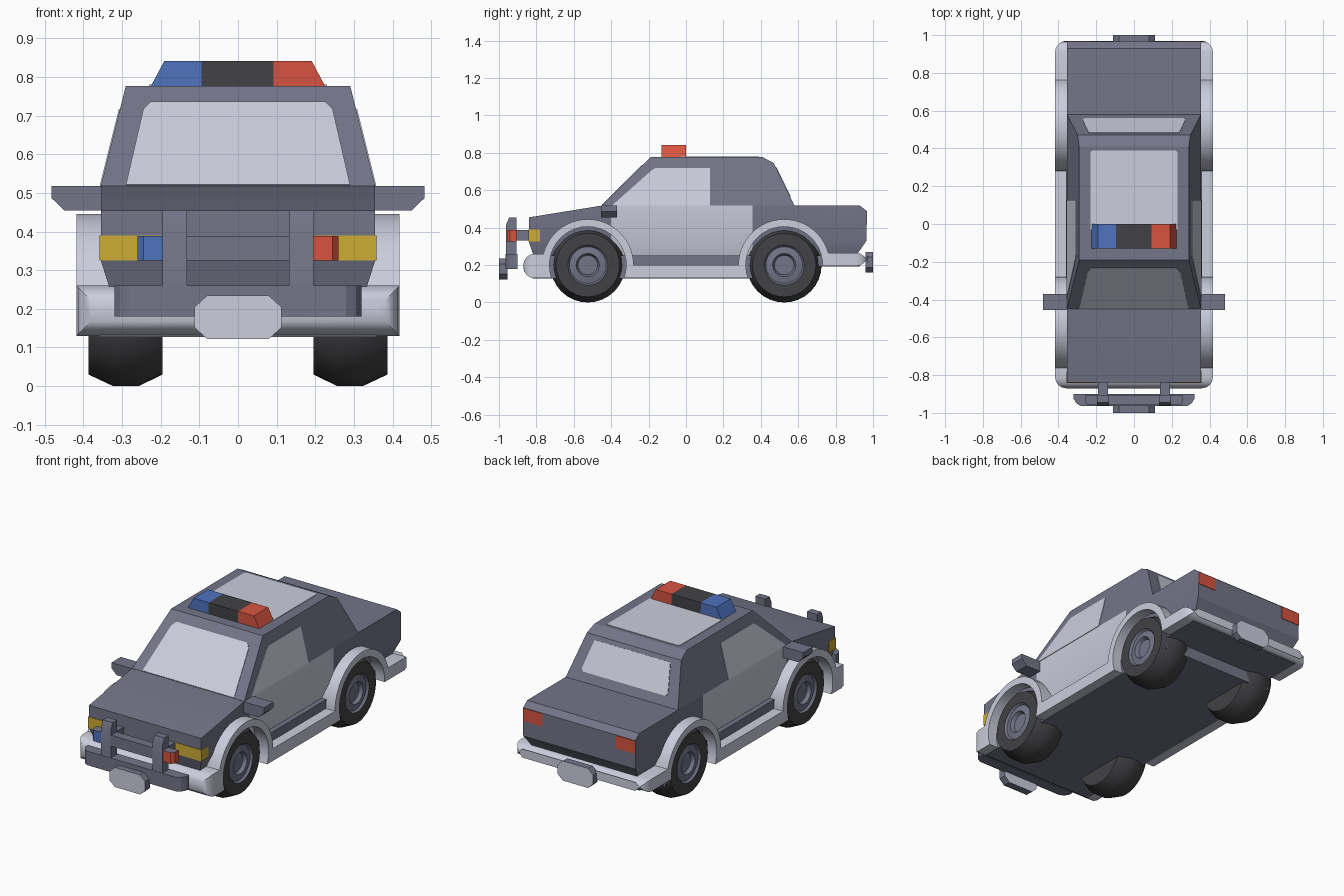
import bpy, bmesh, math
from mathutils import Vector

if "Cube" in bpy.data.objects:
    bpy.data.objects.remove(bpy.data.objects["Cube"])


def material(name, r, g, b):
    m = bpy.data.materials.new(name)
    lin = [(c / 255 / 12.92) if c < 11 else ((c / 255 + 0.055) / 1.055) ** 2.4 for c in (r, g, b)]
    m.diffuse_color = (*lin, 1)
    m.use_nodes = True
    m.node_tree.nodes["Principled BSDF"].inputs["Base Color"].default_value = m.diffuse_color
    return m


SLATE = material("slate", 115, 117, 136)
LIGHT = material("pale grey", 203, 205, 220)
BLACK = material("black", 66, 66, 69)
RED = material("red", 216, 84, 64)
BLUE = material("blue", 78, 115, 190)
YELLOW = material("yellow", 205, 172, 54)


def finish(name, bm, mats, paint=None):
    bmesh.ops.recalc_face_normals(bm, faces=bm.faces)
    bm.normal_update()
    if paint:
        for f in bm.faces:
            f.material_index = paint(f.calc_center_median(), f.normal)
    me = bpy.data.meshes.new(name)
    bm.to_mesh(me)
    bm.free()
    for m in mats:
        me.materials.append(m)
    me.shade_smooth()
    me.set_sharp_from_angle(angle=math.radians(28))
    ob = bpy.data.objects.new(name, me)
    bpy.context.collection.objects.link(ob)
    return ob


def prism(name, pts, axis, a, b, mats, cuts=(), shape=None, paint=None, round_edges=None):
    """Extrude a 2D outline along an axis from a to b."""
    place = {"x": lambda p, t: (t, p[0], p[1]),
             "y": lambda p, t: (p[0], t, p[1]),
             "z": lambda p, t: (p[0], p[1], t)}[axis]
    bm = bmesh.new()
    ends = [[bm.verts.new(place(p, t)) for p in pts] for t in (a, b)]
    bm.faces.new(ends[0])
    bm.faces.new(ends[1][::-1])
    n = len(pts)
    for i in range(n):
        j = (i + 1) % n
        bm.faces.new((ends[0][i], ends[1][i], ends[1][j], ends[0][j]))
    bmesh.ops.recalc_face_normals(bm, faces=bm.faces)
    for co, no in cuts:
        bmesh.ops.bisect_plane(bm, geom=bm.verts[:] + bm.edges[:] + bm.faces[:],
                               plane_co=co, plane_no=no)
    if shape:
        for v in bm.verts:
            shape(v)
    if round_edges:
        bmesh.ops.bevel(bm, geom=[e for e in bm.edges if round_edges(e)],
                        offset=0.06, segments=4, profile=0.5, affect='EDGES')
    return finish(name, bm, mats, paint)


def box(name, x, y, z, mat):
    return prism(name, [(x[0], y[0]), (x[1], y[0]), (x[1], y[1]), (x[0], y[1])], "z", *z, [mat])


def plate(name, pts, normal, mat):
    """Thin flat panel lying on a surface."""
    n = Vector(normal).normalized()
    bm = bmesh.new()
    lo = [bm.verts.new(Vector(p) - n * 0.004) for p in pts]
    hi = [bm.verts.new(Vector(p) + n * 0.003) for p in pts]
    bm.faces.new(lo[::-1])
    bm.faces.new(hi)
    for i in range(len(pts)):
        j = (i + 1) % len(pts)
        bm.faces.new((lo[i], lo[j], hi[j], hi[i]))
    return finish(name, bm, [mat])


def arc(cy, r, start, end, steps=24):
    angles = [math.radians(start + (end - start) * i / steps) for i in range(steps + 1)]
    return [(cy + r * math.cos(t), 0.2 + r * math.sin(t)) for t in angles]


def both(half):
    """Symmetric outline from its right half, listed bottom to top."""
    return half + [(-x, z) for x, z in reversed(half)]


WHEEL_Y = 0.525

# Skirt: bumpers, sills and wheel arches in one outline
skirt = ([(-0.87, 0.13), (-0.87, 0.26)] + arc(-WHEEL_Y, 0.245, 165.8, 0)
         + arc(WHEEL_Y, 0.245, 180, 15.4) + [(0.97, 0.265), (0.97, 0.195)]
         + arc(WHEEL_Y, 0.205, -1.4, 200) + arc(-WHEEL_Y, 0.205, -20, 200))
prism("skirt_and_bumpers", skirt, "x", -0.418, 0.418, [LIGHT],
      round_edges=lambda e: all(abs(v.co.x) > 0.41 and (v.co.y < -0.86 or v.co.y > 0.96)
                                for v in e.verts))

# Underside
box("floor", (-0.36, 0.36), (-0.82, 0.70), (0.127, 0.25), SLATE)
box("rear_floor", (-0.36, 0.36), (0.69, 0.93), (0.192, 0.25), SLATE)


# Lower body with pale doors
def tuck(v):
    if v.co.z < 0.32:
        v.co.x *= 1 - 0.9 * (0.325 - v.co.z)


body = [(-0.80, 0.2), (-0.84, 0.325), (-0.84, 0.455), (-0.45, 0.518), (0.93, 0.518),
        (0.965, 0.49), (0.965, 0.33), (0.92, 0.265), (0.90, 0.2)]
prism("lower_body", body, "x", -0.355, 0.355, [SLATE, LIGHT],
      cuts=[((0, 0, 0.325), (0, 0, 1)), ((0, -0.40, 0), (0, 1, 0)), ((0, 0.355, 0), (0, 1, 0))],
      shape=tuck,
      paint=lambda c, n: int(abs(n.x) > 0.8 and -0.40 < c.y < 0.355))


# Cabin, narrowing towards the roof
def side_x(z):
    return 0.355 - (z - 0.518) * 0.25


def lean(v):
    v.co.x = math.copysign(side_x(v.co.z), v.co.x)


cabin = [(-0.45, 0.518), (-0.19, 0.777), (0.41, 0.777), (0.47, 0.745), (0.58, 0.518)]
prism("cabin", cabin, "x", -1, 1, [SLATE], shape=lean)

# Windows and roof panel
plate("windshield", [(x, -0.45 + (z - 0.518), z) for x, z in
                     both([(0.29, 0.52), (0.245, 0.715), (0.225, 0.735)])], (0, -1, 1), LIGHT)
plate("rear_window", [(x, 0.47 + (0.745 - z) * 0.485, z) for x, z in
                      both([(0.262, 0.565), (0.272, 0.58), (0.24, 0.722)])], (0, 0.9, 0.436), LIGHT)
plate("roof_panel", [(-0.23, -0.03, 0.777), (0.23, -0.03, 0.777), (0.23, 0.38, 0.777),
                     (0.22, 0.39, 0.777), (-0.22, 0.39, 0.777), (-0.23, 0.38, 0.777)],
      (0, 0, 1), LIGHT)

# Roof light bar
prism("light_bar_middle", [(-0.095, 0.77), (-0.095, 0.841), (0.092, 0.841), (0.092, 0.77)],
      "y", -0.13, 0, [BLACK])

for s, side, lamp in ((-1, "left", BLUE), (1, "right", RED)):
    prism(side + "_light_bar_lamp",
          [(s * 0.226, 0.775), (s * 0.191, 0.841), (s * 0.092, 0.841), (s * 0.092, 0.775)],
          "y", -0.13, 0, [lamp])
    # Side window
    plate(side + "_window", [(s * side_x(z), y, z) for y, z in
                             ((-0.395, 0.518), (-0.185, 0.705), (-0.165, 0.717),
                              (0.127, 0.717), (0.127, 0.518))], (s, 0, 0.25), LIGHT)
    # Mirror
    prism(side + "_mirror", [(s * x, z) for x, z in ((0.33, 0.518), (0.483, 0.518), (0.483, 0.487),
                                                     (0.45, 0.455), (0.33, 0.455))],
          "y", -0.455, -0.37, [SLATE])
    # Headlight wrapping the corner, and tail light
    box(side + "_headlight", sorted((s * 0.195, s * 0.358)), (-0.843, -0.78), (0.325, 0.39), YELLOW)
    plate(side + "_tail_light", [(s * x, 0.965, z) for x, z in
                                 ((0.235, 0.415), (0.354, 0.415), (0.354, 0.488), (0.235, 0.488))],
          (0, 1, 0), RED)
    # Push bar post and its mount
    prism(side + "_push_bar_post", [(-0.905, 0.18), (-0.905, 0.455), (-0.945, 0.455),
                                    (-0.962, 0.415), (-0.962, 0.18)],
          "x", s * 0.132, s * 0.195, [SLATE])
    box(side + "_push_bar_mount", sorted((s * 0.137, s * 0.19)), (-0.91, -0.83), (0.33, 0.388), SLATE)

# Push bar: lower rail and crossbar with coloured lamp ends
rail = [(0.32, -0.90), (0.32, -0.925), (0.305, -0.95), (0.28, -0.964)]
prism("push_bar_rail", both(rail), "z", 0.18, 0.26, [SLATE])
prism("push_bar_crossbar", both([(0.26, -0.907), (0.26, -0.94), (0.245, -0.958)]),
      "z", 0.325, 0.388, [SLATE, BLUE, RED],
      cuts=[((-0.195, 0, 0), (1, 0, 0)), ((0.195, 0, 0), (1, 0, 0))],
      paint=lambda c, n: 0 if abs(n.z) > 0.5 or abs(c.x) < 0.195 else (1 if c.x < 0 else 2))

# Number plates: pale face, slate rim
for name, z, a, b in (("front_plate", 0.178, -1.0, -0.955), ("rear_plate", 0.215, 0.96, 1.0)):
    prism(name, both([(0.08, z - 0.056), (0.112, z - 0.027), (0.112, z + 0.027), (0.08, z + 0.056)]),
          "y", a, b, [SLATE, LIGHT], paint=lambda c, n: int(abs(n.y) > 0.9))

# Wheels: tyre and rim turned around the axle
WHEEL = [(0.195, 0), (0.195, 0.17), (0.257, 0.2), (0.323, 0.2), (0.387, 0.17), (0.387, 0.107),
         (0.375, 0.098), (0.382, 0.062), (0.362, 0.052), (0.362, 0)]
for s, side in ((-1, "left"), (1, "right")):
    for y, end in ((-WHEEL_Y, "front"), (WHEEL_Y, "rear")):
        bm = bmesh.new()
        vs = [bm.verts.new((s * x, y, 0.2 + r)) for x, r in WHEEL]
        es = [bm.edges.new(p) for p in zip(vs, vs[1:])]
        bmesh.ops.spin(bm, geom=vs + es, cent=(0, y, 0.2), axis=(1, 0, 0),
                       angle=math.tau, steps=32, use_merge=False)
        bmesh.ops.remove_doubles(bm, verts=bm.verts, dist=0.0005)

        def rim(c, n, y=y):
            return int(abs(c.x) > 0.34 and math.hypot(c.y - y, c.z - 0.2) < 0.108)
        finish(f"{end}_{side}_wheel", bm, [BLACK, SLATE], rim)
